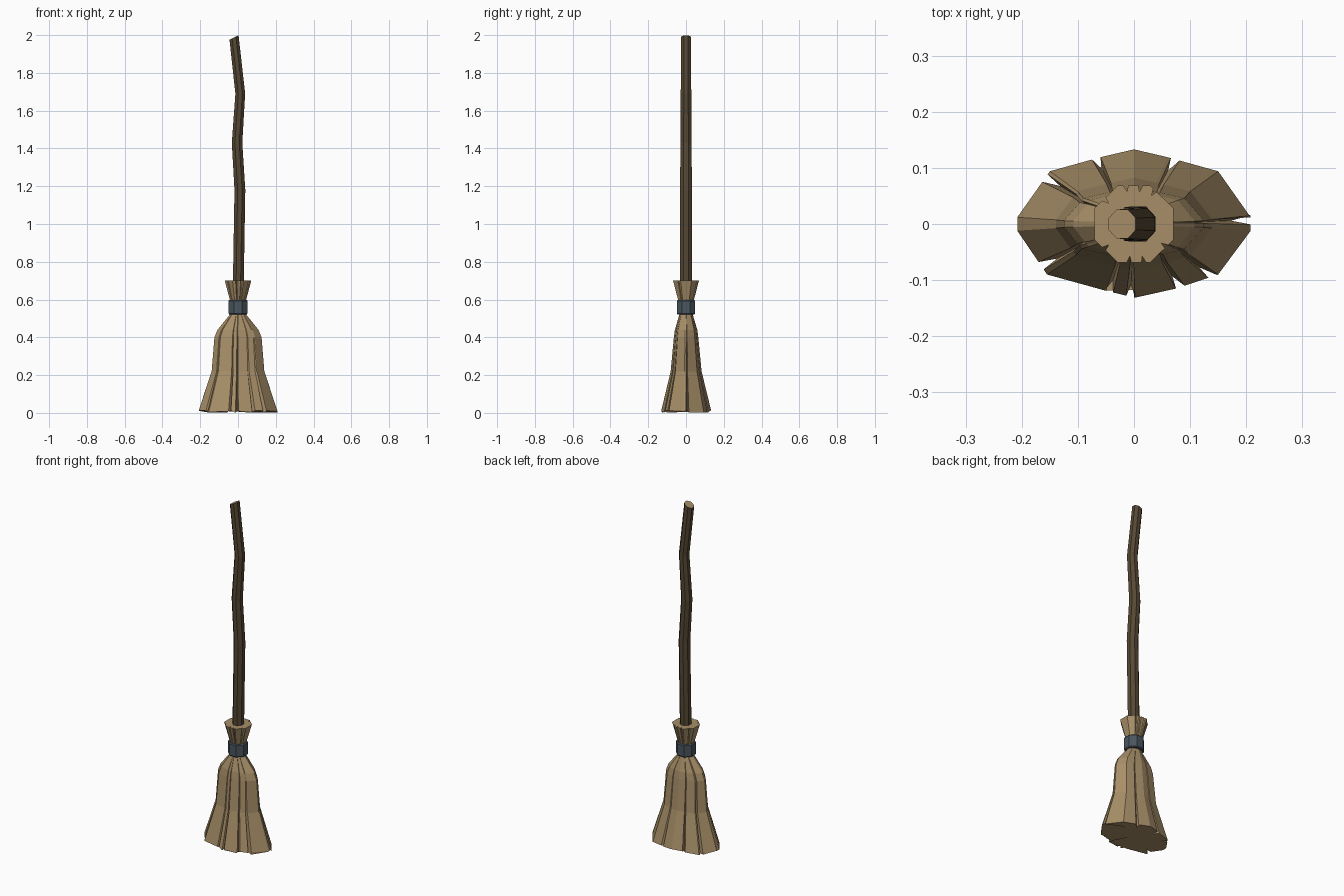
import bpy, bmesh, math, random
from mathutils import Vector

if "Cube" in bpy.data.objects:
    bpy.data.objects.remove(bpy.data.objects["Cube"])

random.seed(4)


def material(name, rgb):
    m = bpy.data.materials.new(name)
    m.diffuse_color = (*rgb, 1)
    m.use_nodes = True
    m.node_tree.nodes["Principled BSDF"].inputs["Base Color"].default_value = m.diffuse_color
    return m


STRAW = material("straw", (0.39, 0.275, 0.14))
WOOD = material("dark wood", (0.095, 0.066, 0.034))
IRON = material("blue grey iron", (0.07, 0.092, 0.115))


def loft(name, rings, mats):
    """Skin equal-length rings from bottom to top and cap both ends."""
    bm = bmesh.new()
    rows = [[bm.verts.new(p) for p in ring] for ring in rings]
    n = len(rows[0])
    for a, b in zip(rows, rows[1:]):
        for i in range(n):
            j = (i + 1) % n
            bm.faces.new((a[i], a[j], b[j], b[i]))
    bm.faces.new(rows[0][::-1])
    top = bm.faces.new(rows[-1])
    top.material_index = len(mats) - 1
    bmesh.ops.recalc_face_normals(bm, faces=bm.faces)
    mesh = bpy.data.meshes.new(name)
    bm.to_mesh(mesh)
    bm.free()
    for m in mats:
        mesh.materials.append(m)
    ob = bpy.data.objects.new(name, mesh)
    bpy.context.collection.objects.link(ob)
    return ob


def outline(corners, notches, width, depth):
    """Closed outline; each notch cuts a V of the given width and depth."""
    pts = []
    n = len(corners)
    for i in range(n):
        a, b = Vector(corners[i]), Vector(corners[(i + 1) % n])
        pts.append(a)
        for k, t in notches:
            if k == i:
                p = a.lerp(b, t)
                side = (b - a).normalized() * width
                pts += [p - side, p * (1 - depth), p + side]
    return pts


# Crooked handle: centre x, height, radius, tilt of the ring
path = [(0.002, 0.54, 0.031, 0), (0.002, 0.7, 0.031, 0), (0.01, 1.18, 0.031, 0),
        (-0.005, 1.43, 0.030, 0), (0.012, 1.69, 0.028, 0), (-0.021, 1.987, 0.026, 0.5)]
rings = []
for x, z, r, tilt in path:
    ring = []
    for i in range(8):
        a = math.tau * (i + 0.5) / 8
        dx = r * math.cos(a)
        ring.append((x + dx, r * 1.08 * math.sin(a), z + dx * tilt))
    rings.append(ring)
loft("handle", rings, [WOOD, STRAW])

# Flat oval straw skirt, split into bundles by V cuts that close upwards
corners = [(0.208, 0.012), (0.15, 0.094), (0.06, 0.119), (0, 0.133), (-0.06, 0.119),
           (-0.15, 0.094), (-0.208, 0.012), (-0.208, -0.012), (-0.155, -0.09),
           (-0.05, -0.119), (0, -0.131), (0.075, -0.115), (0.15, -0.09), (0.208, -0.012)]
notches = [(1, 0.85), (4, 0.08), (5, 0.15), (7, 0.8), (9, 0.1), (9, 0.88),
           (11, 0.1), (11, 0.87), (13, 0.8)]
profile = [(0.0, 1, 1, 0.008, 0.17), (0.22, 0.67, 0.62, 0.006, 0.13),
           (0.40, 0.60, 0.49, 0.004, 0.08), (0.44, 0.52, 0.45, 0.003, 0.04),
           (0.52, 0.21, 0.27, 0.003, 0.02), (0.57, 0.2, 0.27, 0.003, 0)]
rings = []
for z, sx, sy, w, d in profile:
    ring = [(p.x * sx, p.y * sy, z) for p in outline(corners, notches, w, d)]
    if z == 0:  # slightly ragged lower edge
        ring = [(x, y, random.uniform(0, 0.014)) for x, y, _ in ring]
    rings.append(ring)
loft("straw_skirt", rings, [STRAW])

# Flared tuft above the band
corners = [(0.076 * math.cos(math.tau * (i + 0.5) / 8), 0.074 * math.sin(math.tau * (i + 0.5) / 8))
           for i in range(8)]
notches = [(0, 0.8), (1, 0.3), (1, 0.75), (2, 0.6), (4, 0.4), (5, 0.35), (5, 0.8), (6, 0.7)]
rings = []
for z, s, d in [(0.56, 0.55, 0.0), (0.6, 0.62, 0.05), (0.70, 1, 0.16)]:
    rings.append([(p.x * s, p.y * s, z) for p in outline(corners, notches, 0.004, d)])
loft("straw_tuft", rings, [STRAW])

# Iron band with bevelled edges
rings = []
for z, r in [(0.522, 0.050), (0.527, 0.055), (0.592, 0.055), (0.597, 0.050)]:
    rings.append([(r * math.cos(math.tau * (i + 0.5) / 8), r * 0.96 * math.sin(math.tau * (i + 0.5) / 8), z)
                  for i in range(8)])
loft("binding_band", rings, [IRON])
